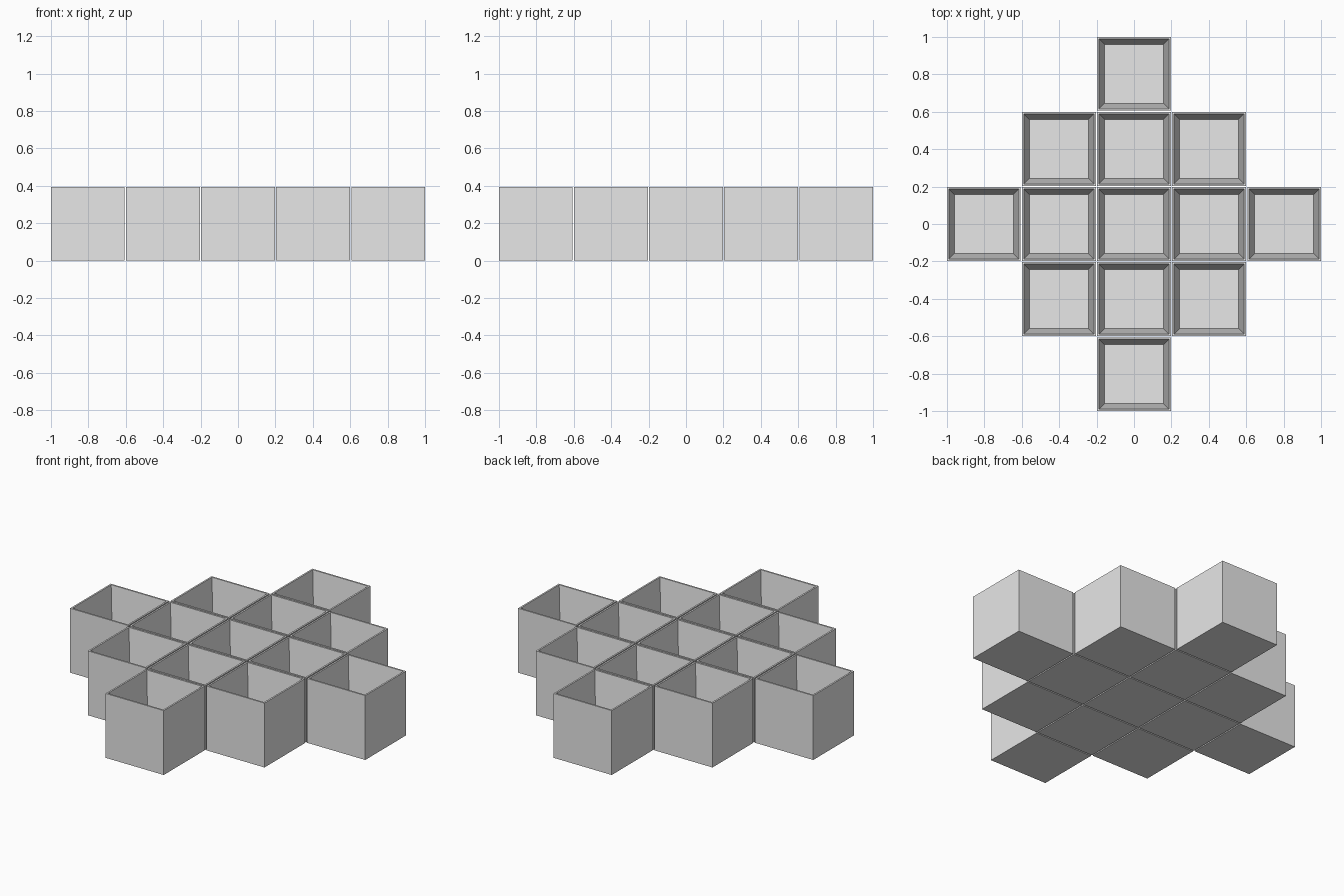
import bpy, bmesh

if "Cube" in bpy.data.objects:
    bpy.data.objects.remove(bpy.data.objects["Cube"])

SIZE = 0.394                  # outer width and height of one box
PITCH = (2 - SIZE) / 4        # spacing, leaving a thin gap between boxes
RIM = 0.01                    # wall thickness at the top
FLOOR_INSET = 0.039           # wall thickness at the floor
FLOOR = 0.02                  # floor thickness

grey = bpy.data.materials.new("light_grey")
grey.diffuse_color = (0.8, 0.8, 0.8, 1)
grey.use_nodes = True
grey.node_tree.nodes["Principled BSDF"].inputs["Base Color"].default_value = grey.diffuse_color


def square(bm, half, z):
    return [bm.verts.new((sx * half, sy * half, z))
            for sx, sy in ((-1, -1), (1, -1), (1, 1), (-1, 1))]


# Open-topped box with tapering inner walls, made from stacked square rings
bm = bmesh.new()
rings = [square(bm, SIZE / 2, 0),
         square(bm, SIZE / 2, SIZE),
         square(bm, SIZE / 2 - RIM, SIZE),
         square(bm, SIZE / 2 - FLOOR_INSET, FLOOR)]
for a, b in zip(rings, rings[1:]):
    for i in range(4):
        j = (i + 1) % 4
        bm.faces.new((a[i], a[j], b[j], b[i]))
bm.faces.new(rings[0][::-1])
bm.faces.new(rings[-1])
bmesh.ops.recalc_face_normals(bm, faces=bm.faces)
mesh = bpy.data.meshes.new("open_box")
bm.to_mesh(mesh)
bm.free()
mesh.materials.append(grey)

# Diamond arrangement of thirteen boxes
for col in range(-2, 3):
    for row in range(-2, 3):
        if abs(col) + abs(row) <= 2:
            box = bpy.data.objects.new("open_box", mesh)
            box.location = (col * PITCH, row * PITCH, 0)
            bpy.context.collection.objects.link(box)
